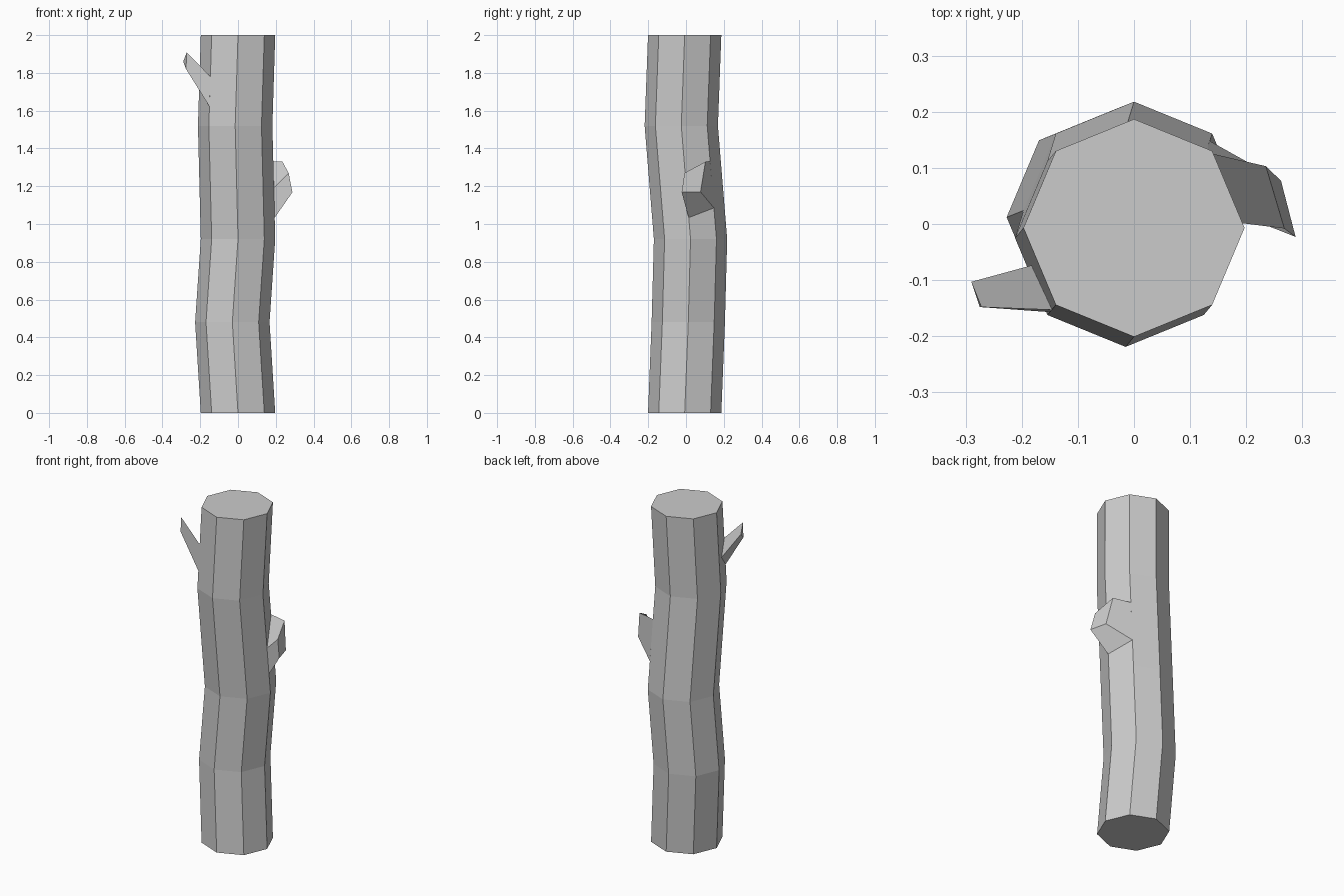
import bpy, bmesh
from math import cos, sin, pi

if "Cube" in bpy.data.objects:
    bpy.data.objects.remove(bpy.data.objects["Cube"])


def loft(name, rings):
    """Join matching rings of points with flat faces and cap both ends."""
    bm = bmesh.new()
    loops = [[bm.verts.new(p) for p in ring] for ring in rings]
    n = len(loops[0])
    for a, b in zip(loops, loops[1:]):
        for i in range(n):
            j = (i + 1) % n
            bm.faces.new((a[i], a[j], b[j], b[i]))
    bm.faces.new(loops[0][::-1])
    bm.faces.new(loops[-1])
    bmesh.ops.recalc_face_normals(bm, faces=bm.faces[:])
    mesh = bpy.data.meshes.new(name)
    bm.to_mesh(mesh)
    bm.free()
    obj = bpy.data.objects.new(name, mesh)
    bpy.context.collection.objects.link(obj)
    return obj


def octagon(x, y, z, rx=0.197, ry=0.194):
    return [(x + rx * cos(k * pi / 4), y + ry * sin(k * pi / 4), z) for k in range(8)]


def inset(ring, axis=(0, 0), f=0.93):
    """Pull a branch root slightly into the trunk."""
    return [(axis[0] + (x - axis[0]) * f, axis[1] + (y - axis[1]) * f, z) for x, y, z in ring]


# Gently bent eight-sided trunk: centre of each ring
path = [(0, -0.007, 0), (-0.03, 0.012, 0.48), (0, 0.024, 0.92),
        (-0.015, -0.025, 1.52), (0, -0.007, 2)]
loft("trunk", [octagon(*p) for p in path])

# Thin three-sided twig at the upper left
root = [(-0.145, -0.153, 1.78), (-0.15, -0.157, 1.62), (-0.18, -0.073, 1.70)]
tip = [(-0.272, -0.148, 1.908), (-0.275, -0.148, 1.82), (-0.29, -0.103, 1.86)]
loft("upper_twig", [inset(root), root, tip])

# Stubby four-sided branch stump on the right
root = [(0.192, 0.015, 1.03), (0.188, 0.002, 1.19), (0.128, 0.128, 1.33), (0.135, 0.148, 1.085)]
tip = [(0.288, -0.023, 1.168), (0.268, -0.008, 1.27), (0.235, 0.103, 1.33), (0.262, 0.077, 1.17)]
loft("branch_stump", [inset(root), root, tip])
